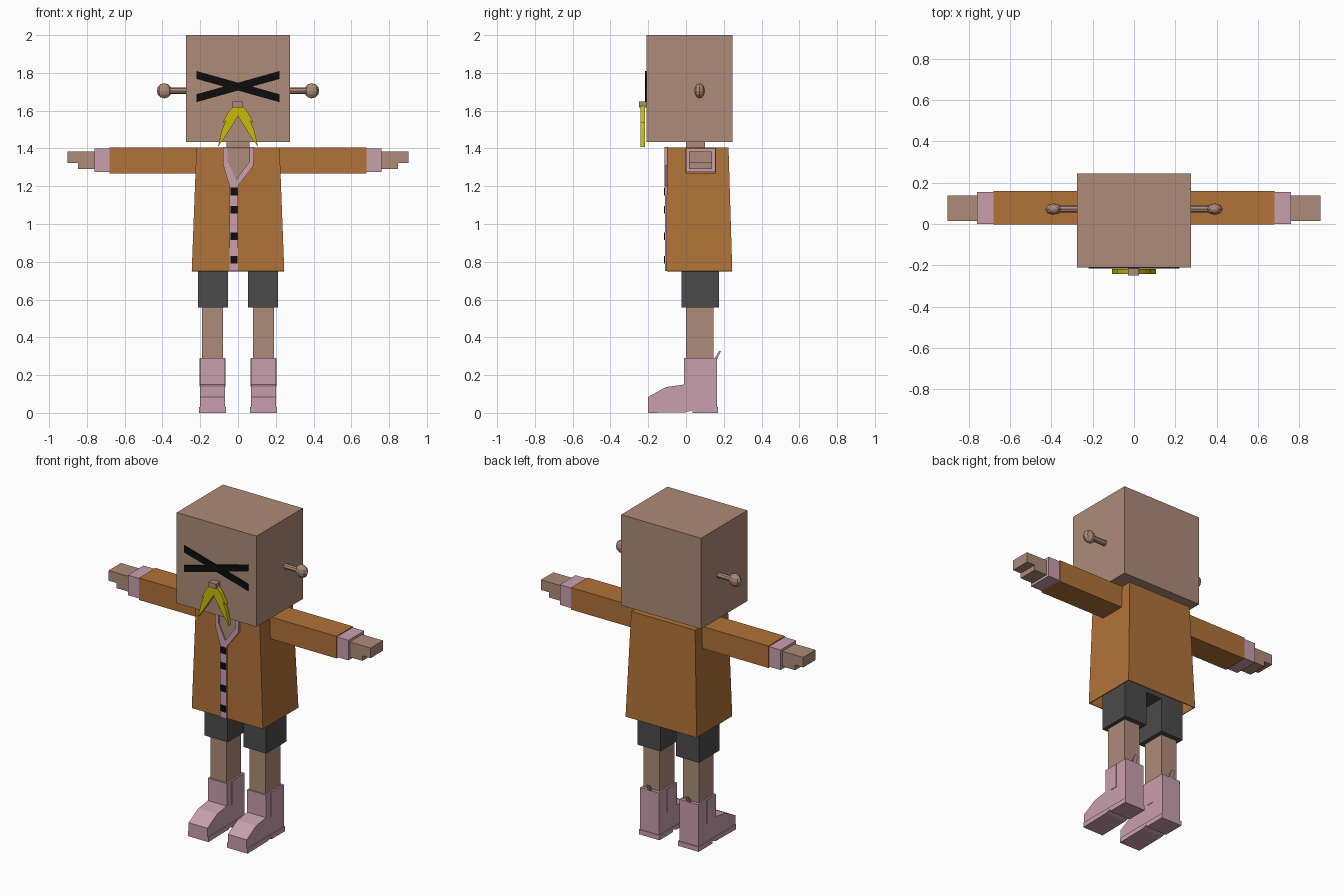
import bpy, bmesh
from mathutils import Matrix, Vector

cube = bpy.data.objects.get("Cube")
if cube:
    bpy.data.objects.remove(cube, do_unlink=True)


def material(name, r, g, b):
    m = bpy.data.materials.new(name)
    m.use_nodes = True
    m.diffuse_color = (r, g, b, 1)
    m.node_tree.nodes["Principled BSDF"].inputs["Base Color"].default_value = (r, g, b, 1)
    return m


SKIN = material("skin", 0.42, 0.26, 0.19)
COAT = material("orange_brown", 0.44, 0.17, 0.04)
PINK = material("pink", 0.59, 0.35, 0.42)
GREY = material("dark_grey", 0.07, 0.07, 0.07)
BLACK = material("black", 0.004, 0.004, 0.004)
YELLOW = material("yellow", 0.60, 0.50, 0.003)


def finish(name, bm, mat, recalc=True):
    if recalc:
        bmesh.ops.recalc_face_normals(bm, faces=bm.faces)
    me = bpy.data.meshes.new(name)
    bm.to_mesh(me)
    bm.free()
    me.materials.append(mat)
    ob = bpy.data.objects.new(name, me)
    bpy.context.collection.objects.link(ob)
    return ob


def box(name, mat, x, y, z):
    """Block between the given (low, high) limits."""
    bm = bmesh.new()
    bmesh.ops.create_cube(bm, size=1)
    for v in bm.verts:
        v.co = Vector([lim[c > 0] for lim, c in zip((x, y, z), v.co)])
    return finish(name, bm, mat)


def prism(name, mat, points, axis, lo, hi):
    """Extrude a (y, z) outline along x, or an (x, z) outline along y."""
    bm = bmesh.new()
    place = (lambda p: (lo, p[0], p[1])) if axis == "x" else (lambda p: (p[0], lo, p[1]))
    face = bm.faces.new([bm.verts.new(place(p)) for p in points])
    new = bmesh.ops.extrude_face_region(bm, geom=[face])["geom"]
    step = Vector((hi - lo, 0, 0)) if axis == "x" else Vector((0, hi - lo, 0))
    bmesh.ops.translate(bm, vec=step, verts=[g for g in new if isinstance(g, bmesh.types.BMVert)])
    return finish(name, bm, mat)


def span(s, a, b):
    """Mirrored x limits, low to high."""
    return tuple(sorted((s * a, s * b)))


# Head and neck
box("head", SKIN, (-0.275, 0.275), (-0.21, 0.245), (1.435, 2.0))
box("neck", SKIN, (-0.06, 0.06), (0, 0.1), (1.36, 1.44))
box("nose", SKIN, (-0.028, 0.024), (-0.25, -0.208), (1.618, 1.648))

# Crossed eye bars
for s, name in ((1, "eye_bar_rising"), (-1, "eye_bar_falling")):
    prism(name, BLACK, [(-0.22 * s, 1.645), (0.22 * s, 1.768), (0.22 * s, 1.81), (-0.22 * s, 1.687)],
          "y", -0.216, -0.209)

# Coat: tapered shell, open at the hem
bm = bmesh.new()
bmesh.ops.create_cube(bm, size=1)
for v in bm.verts:
    top = v.co.z > 0
    x = 0.22 if top else 0.245
    front, back = (-0.1, 0.225) if top else (-0.105, 0.245)
    v.co = (x if v.co.x > 0 else -x, back if v.co.y > 0 else front, 1.405 if top else 0.75)
hem = min(bm.faces, key=lambda f: f.calc_center_median().z)
bmesh.ops.delete(bm, geom=[hem], context="FACES_ONLY")
coat = finish("coat", bm, COAT)
shell = coat.modifiers.new("cloth", "SOLIDIFY")
shell.thickness = 0.008
shell.offset = -1

# Open neckline, collar, placket and buttons
prism("neckline", SKIN, [(-0.06, 1.4), (0.065, 1.4), (0.065, 1.32), (-0.01, 1.225), (-0.06, 1.32)],
      "y", -0.105, -0.099)
prism("collar_right", PINK, [(-0.08, 1.407), (-0.055, 1.407), (-0.055, 1.33), (-0.01, 1.235),
                             (0, 1.2), (-0.045, 1.2), (-0.078, 1.31)], "y", -0.112, -0.095)
prism("collar_left", PINK, [(0.085, 1.407), (0.06, 1.407), (0.06, 1.33), (-0.01, 1.235),
                            (-0.01, 1.2), (0, 1.2), (0.083, 1.31)], "y", -0.113, -0.095)
box("placket", PINK, (-0.045, 0), (-0.112, -0.098), (0.75, 1.205))
for i, z in enumerate((0.81, 0.935, 1.075, 1.172)):
    box(f"button_{i + 1}", BLACK, (-0.041, -0.002), (-0.116, -0.11), (z - 0.02, z + 0.02))

# Shorts seat inside the coat
box("shorts_seat", GREY, (-0.21, 0.21), (-0.025, 0.175), (0.77, 0.95))

BOOT = [(-0.2, 0), (-0.2, 0.085), (-0.105, 0.137), (-0.01, 0.15), (-0.01, 0.29), (0.165, 0.29),
        (0.165, 0), (0.035, 0), (0.035, 0.015), (0, 0.003)]
SOLE = [(-0.2, 0), (-0.2, 0.03), (0.17, 0.03), (0.17, 0), (0.035, 0), (0.035, 0.015), (0, 0.003)]
HAND = [(0.755, 1.385), (0.903, 1.385), (0.903, 1.322), (0.847, 1.322), (0.847, 1.29), (0.755, 1.29)]
MOUSTACHE = [(0, 1.63), (0.025, 1.625), (0.05, 1.595), (0.083, 1.535), (0.066, 1.545),
             (0.086, 1.495), (0.106, 1.408), (0.06, 1.475), (0, 1.57)]

for s, side in ((1, "left"), (-1, "right")):
    # Half of the moustache
    prism(f"moustache_{side}", YELLOW, [(s * x, z) for x, z in MOUSTACHE], "y", -0.242, -0.218)

    # Ear peg with a faceted knob
    bm = bmesh.new()
    turn = Matrix.Translation((s * 0.31, 0.072, 1.705)) @ Matrix.Rotation(1.5708, 4, "Y")
    bmesh.ops.create_cone(bm, cap_ends=True, segments=8, radius1=0.017, radius2=0.017,
                          depth=0.1, matrix=turn)
    knob = Matrix.Translation((s * 0.39, 0.072, 1.705)) @ Matrix.Diagonal((0.04, 0.028, 0.04, 1))
    bmesh.ops.create_uvsphere(bm, u_segments=8, v_segments=6, radius=1, matrix=knob)
    finish(f"ear_{side}", bm, SKIN, recalc=False)

    # Arm, cuff and hand
    box(f"sleeve_{side}", COAT, span(s, 0.2, 0.68), (-0.003, 0.16), (1.268, 1.405))
    box(f"cuff_{side}", PINK, span(s, 0.67, 0.76), (0.001, 0.156), (1.275, 1.4))
    prism(f"hand_{side}", SKIN, [(s * x, z) for x, z in HAND], "y", 0.015, 0.137)

    # Leg
    box(f"shorts_leg_{side}", GREY, span(s, 0.054, 0.212), (-0.025, 0.175), (0.558, 0.85))
    box(f"shin_{side}", SKIN, span(s, 0.08, 0.19), (0, 0.145), (0.25, 0.57))

    # Boot with sole, side panels and pull tab
    prism(f"boot_{side}", PINK, BOOT, "x", s * 0.07, s * 0.2)
    prism(f"sole_{side}", PINK, SOLE, "x", s * 0.064, s * 0.206)
    box(f"boot_panel_{side}", PINK, span(s, 0.067, 0.203), (0.035, 0.085), (0.14, 0.288))
    prism(f"pull_tab_{side}", PINK, [(0.15, 0.285), (0.165, 0.285), (0.185, 0.328), (0.175, 0.328)],
          "x", s * 0.125, s * 0.145)
